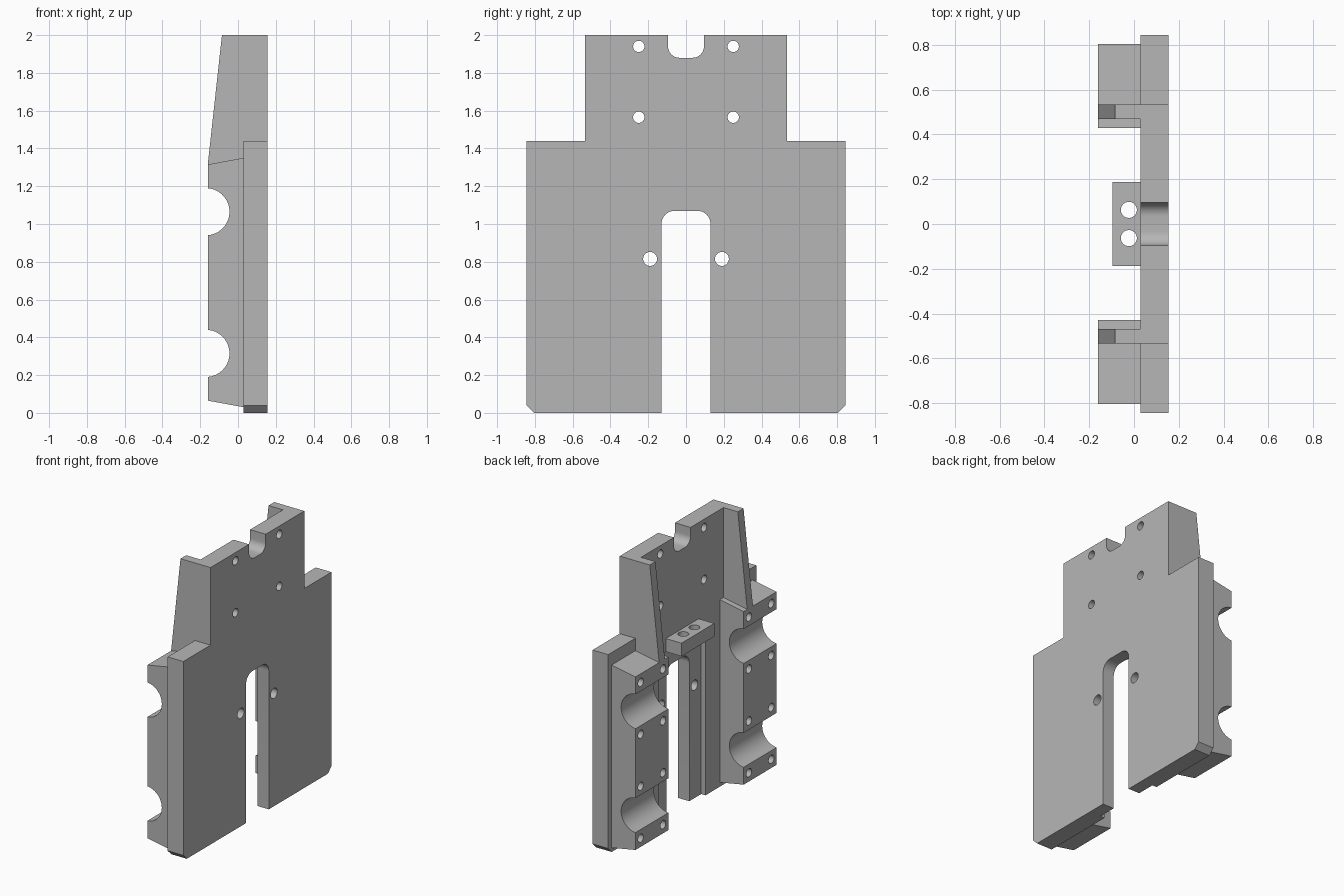
import bpy, bmesh, math
from mathutils import Vector

if "Cube" in bpy.data.objects:
    bpy.data.objects.remove(bpy.data.objects["Cube"], do_unlink=True)

grey = bpy.data.materials.new("machined grey")
grey.use_nodes = True
grey.diffuse_color = (0.47, 0.47, 0.47, 1)
grey.node_tree.nodes["Principled BSDF"].inputs["Base Color"].default_value = (0.47, 0.47, 0.47, 1)


def add_object(name, bm):
    bmesh.ops.recalc_face_normals(bm, faces=bm.faces)
    mesh = bpy.data.meshes.new(name)
    bm.to_mesh(mesh)
    bm.free()
    mesh.materials.append(grey)
    obj = bpy.data.objects.new(name, mesh)
    bpy.context.collection.objects.link(obj)
    return obj


def extrude(name, points, depth):
    """Close a 3D outline into a face and extrude it by the depth vector."""
    bm = bmesh.new()
    face = bm.faces.new([bm.verts.new(p) for p in points])
    new = bmesh.ops.extrude_face_region(bm, geom=[face])
    verts = [v for v in new["geom"] if isinstance(v, bmesh.types.BMVert)]
    bmesh.ops.translate(bm, verts=verts, vec=Vector(depth))
    return add_object(name, bm)


def arc(a, b, r, start, end, n=8):
    """Points on an arc, angles in degrees."""
    return [(a + r * math.cos(math.radians(start + (end - start) * i / n)),
             b + r * math.sin(math.radians(start + (end - start) * i / n)))
            for i in range(n + 1)]


def box(name, x0, x1, y0, y1, z0, z1):
    return extrude(name, [(x0, y0, z0), (x1, y0, z0), (x1, y1, z0), (x0, y1, z0)], (0, 0, z1 - z0))


def x_pin(y, z, r, x0, x1):
    return extrude("cutter", [(x0, a, b) for a, b in arc(y, z, r, 0, 360, 24)[:-1]], (x1 - x0, 0, 0))


def z_pin(x, y, r, z0, z1):
    return extrude("cutter", [(a, b, z0) for a, b in arc(x, y, r, 0, 360, 24)[:-1]], (0, 0, z1 - z0))


def cut(obj, cutters):
    """Subtract the cutters, bake the result and discard them."""
    for c in cutters:
        c.hide_render = True
        mod = obj.modifiers.new("cut", 'BOOLEAN')
        mod.operation, mod.solver, mod.object = 'DIFFERENCE', 'EXACT', c
    bpy.context.view_layer.update()
    graph = bpy.context.evaluated_depsgraph_get()
    mesh = bpy.data.meshes.new_from_object(obj.evaluated_get(graph))
    obj.modifiers.clear()
    obj.data = mesh
    for c in cutters:
        bpy.data.objects.remove(c, do_unlink=True)


BACK, FRONT = 0.03, 0.155   # the two faces of the main plate

# Main plate: half outline from slot to top notch, then mirrored
half = arc(0.06, 1.00, 0.07, 90, 0) + [
    (0.13, 0), (0.805, 0), (0.845, 0.04), (0.845, 1.44), (0.535, 1.44), (0.535, 2), (0.095, 2)]
half += arc(0.035, 1.94, 0.06, 0, -90)
outline = half + [(-y, z) for y, z in reversed(half)]
plate = extrude("main_plate", [(BACK, y, z) for y, z in outline], (FRONT - BACK, 0, 0))

# Bolt holes, and the shallow recess around the slot on the rear face
cutters = [box("cutter", -0.1, 0.065, -0.265, 0.265, -0.1, 1.21)]
for s in (1, -1):
    for y, z, r in ((0.25, 1.94, 0.03), (0.25, 1.565, 0.03), (0.19, 0.815, 0.037)):
        cutters.append(x_pin(s * y, z, r, -0.2, 0.3))
cut(plate, cutters)

# Clamp block profile with two half-round rod seats
profile = [(BACK, 0.03), (-0.16, 0.065)]
for z in (0.315, 1.065):
    profile += arc(-0.17, z, 0.125, -85.4, 85.4, 18)
profile += [(-0.16, 1.315), (BACK, 1.35)]
# Tapered rib standing on each clamp block
rib = [(BACK, 1.35), (-0.16, 1.315), (-0.085, 2), (BACK, 2)]

for s, side in ((1, "back"), (-1, "front")):
    block = extrude(side + "_clamp_block", [(x, s * 0.43, z) for x, z in profile], (0, s * 0.375, 0))
    cut(block, [x_pin(s * y, z, 0.03, -0.3, 0.05)
                for y in (0.49, 0.745) for z in (0.1275, 0.5025, 0.8775, 1.2525)])
    extrude(side + "_rib", [(x, s * 0.47, z) for x, z in rib], (0, s * 0.065, 0))

# Small cross bar above the slot, with two vertical holes
bar = box("cross_bar", -0.095, BACK, -0.187, 0.187, 1.21, 1.305)
cut(bar, [z_pin(-0.023, y, 0.036, 1.1, 1.4) for y in (0.063, -0.063)])

# Smooth the round surfaces, keep the machined edges sharp
for obj in bpy.context.view_layer.objects:
    obj.select_set(obj.type == 'MESH')
bpy.context.view_layer.objects.active = plate
bpy.ops.object.shade_smooth_by_angle(angle=math.radians(30))
